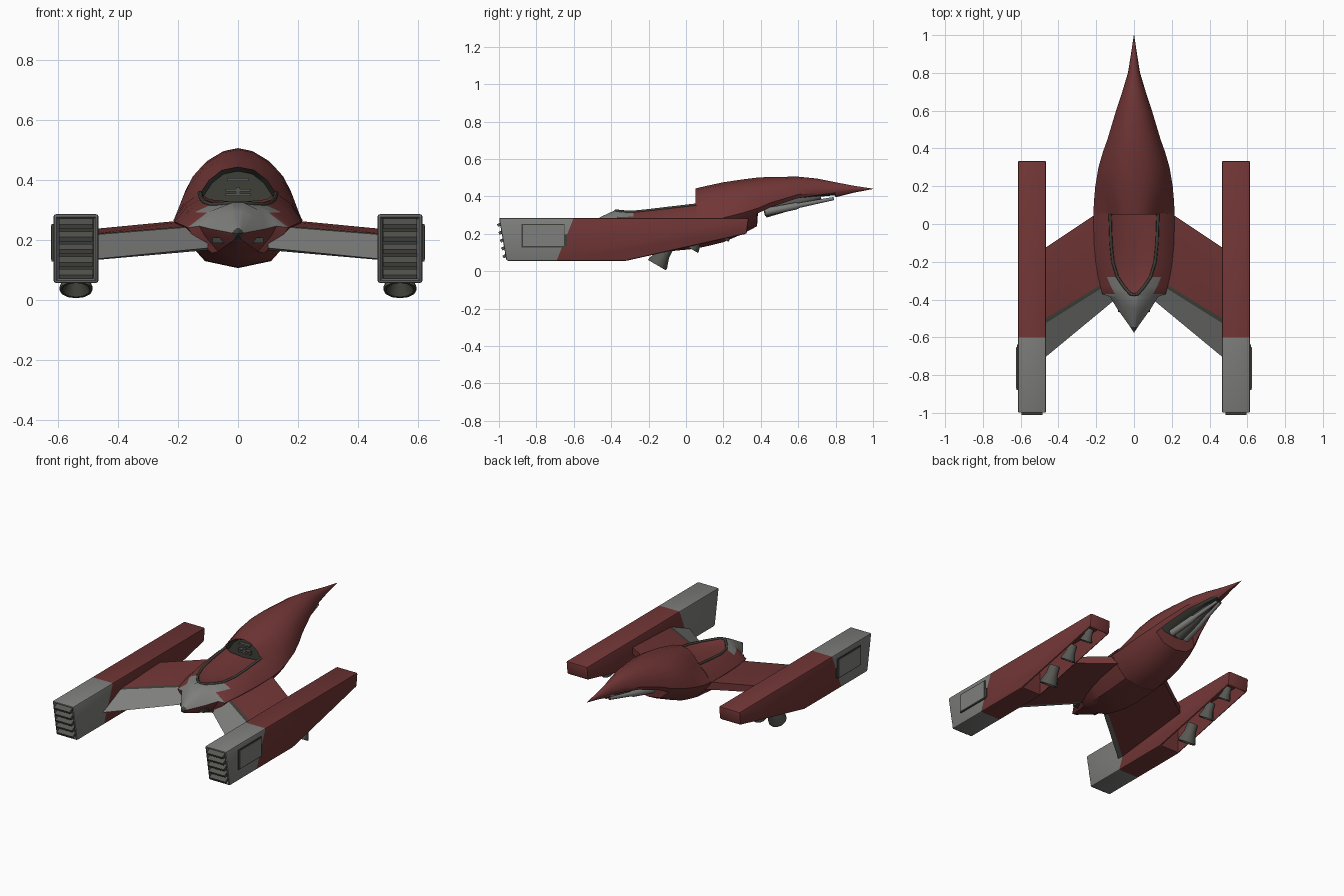
import bpy, bmesh, math
from mathutils import Vector

if "Cube" in bpy.data.objects:
    bpy.data.objects.remove(bpy.data.objects["Cube"])

def material(name, c):
    m = bpy.data.materials.new(name)
    m.diffuse_color = (*c, 1)
    m.use_nodes = True
    m.node_tree.nodes["Principled BSDF"].inputs["Base Color"].default_value = m.diffuse_color
    return m

MATS = [material("hull red", (.165, .036, .036)), material("panel grey", (.21, .21, .205)),
        material("dark olive", (.05, .051, .04)), material("metal grey", (.095, .095, .085))]
RED, GREY, DARK, METAL = range(4)

def finish(bm, name, angle=30):
    bmesh.ops.recalc_face_normals(bm, faces=bm.faces)
    me = bpy.data.meshes.new(name)
    bm.to_mesh(me)
    bm.free()
    for m in MATS:
        me.materials.append(m)
    me.shade_smooth()
    me.set_sharp_from_angle(angle=math.radians(angle))
    ob = bpy.data.objects.new(name, me)
    bpy.context.collection.objects.link(ob)
    return ob

def loft(rings, mat, caps=(0, 0)):
    """Skin closed rings; mat(i, j) gives the colour, j counted from both ends of the ring."""
    bm = bmesh.new()
    vs = [[bm.verts.new(p) for p in r] for r in rings]
    n = len(rings[0])
    strips = {}
    for i in range(len(vs) - 1):
        for j in range(n):
            k = (j + 1) % n
            f = bm.faces.new((vs[i][j], vs[i][k], vs[i + 1][k], vs[i + 1][j]))
            f.material_index = mat(i, min(j, n - 1 - j))
            strips[i, j] = f
    ends = [bm.faces.new(vs[0]), bm.faces.new(vs[-1])]
    for f, c in zip(ends, caps):
        f.material_index = c
    bmesh.ops.recalc_face_normals(bm, faces=bm.faces)
    return bm, strips, ends

def mirror_ring(y, half):
    pts = half + [(-x, z) for x, z in half[-2:0:-1]]
    return [(x, y, z) for x, z in pts]

def box(name, c, s, mat, rot=0):
    bm = bmesh.new()
    bmesh.ops.create_cube(bm, size=1)
    bmesh.ops.scale(bm, vec=s, verts=bm.verts)
    for f in bm.faces:
        f.material_index = mat
    ob = finish(bm, name)
    ob.location = c
    ob.rotation_euler.x = rot
    return ob

def tube(name, a, b, prof, mat, seg=12, capmat=DARK):
    """Turned part from a to b; prof = (fraction along, radius)."""
    a, b = Vector(a), Vector(b)
    q = (b - a).to_track_quat('Z', 'Y')
    rings = [[a + (b - a) * s + q @ Vector((r * math.cos(t), r * math.sin(t), 0))
              for t in [2 * math.pi * k / seg for k in range(seg)]] for s, r in prof]
    bm, _, _ = loft(rings, lambda i, j: DARK if i >= 3 else mat, (mat, capmat))
    return finish(bm, name, 40)

# Rear hull: hump and beak
SEC_A = [(0, 1), (.25, .94), (.45, .75), (.58, .51), (.8, .28), (1, 0), (.88, -.3), (.52, -.85), (0, -1)]
SEC_B = [(0, 1), (.35, .93), (.62, .77), (.8, .56), (.93, .3), (1, 0), (.88, -.3), (.52, -.85), (0, -1)]
rear = [(.05, .215, .265, .442, .12), (.12, .212, .27, .458, .135), (.2, .205, .285, .475, .155),
        (.3, .188, .31, .49, .198), (.38, .165, .335, .5, .24), (.45, .14, .365, .504, .285),
        (.6, .095, .41, .505, .345), (.7, .062, .42, .495, .37), (.8, .032, .428, .475, .395),
        (.9, .016, .437, .456, .42), (1, .001, .44, .441, .439)]
rings = []
for y, w, zm, zt, zb in rear:
    t = min(1, (y - .05) / .2)
    half = []
    for (ax, az), (bx, bz) in zip(SEC_A, SEC_B):
        nx, nz = ax + (bx - ax) * t, az + (bz - az) * t
        half.append((nx * w, zm + nz * ((zt - zm) if nz > 0 else (zm - zb))))
    rings.append(mirror_ring(y, half))
bm, strips, ends = loft(rings, lambda i, j: RED, (DARK, RED))
# recessed dark wall behind the hood
bmesh.ops.inset_individual(bm, faces=[ends[0]], thickness=.014)
bmesh.ops.translate(bm, vec=(0, .03, 0), verts=ends[0].verts)
# open bay under the beak
bay = [strips[i, j] for i in range(4, 8) for j in (6, 7, 8, 9)]
bmesh.ops.inset_region(bm, faces=bay, thickness=.006)
for v in {v for f in bay for v in f.verts}:
    v.co.z += .07 * max(.15, (.87 - v.co.y) / .45)
for f in bay:
    f.material_index = DARK
finish(bm, "rear_hull", 35)

# Front hull: sunken deck, shoulders and pointed nose
# y, rim x, deck z, rim z, half width, mid z, bottom z
front = [(.055, .127, .325, .355, .215, .263, .12), (-.1, .122, .312, .337, .212, .26, .105),
         (-.2, .112, .308, .325, .203, .256, .107), (-.28, .088, .307, .317, .19, .25, .118),
         (-.33, .055, .311, .318, .178, .245, .13), (-.37, .02, .32, .322, .168, .24, .14),
         (-.385, .02, .323, .323, .128, .245, .145), (-.45, .015, .293, .293, .088, .235, .165),
         (-.545, .004, .238, .238, .02, .222, .197), (-.575, .0005, .221, .221, .001, .22, .218)]
rings = []
for y, rx, zf, zr, w, zm, zb in front:
    sx = rx + (w - rx) * .55
    half = [(0, zf), (rx * .75, zf + (zr - zf) * .3), (rx, zr), (sx, zm + (zr - zm) * .62), (w, zm),
            (w * .88, zm - (zm - zb) * .3), (w * .52, zm - (zm - zb) * .85), (0, zb)]
    rings.append(mirror_ring(y, half))

def front_colour(i, j):
    if i == 8:
        return DARK
    if j > 3:
        return RED
    return GREY if i >= 5 or (j == 2 and i >= 3) else RED
bm, _, _ = loft(rings, front_colour, (RED, DARK))
finish(bm, "front_hull", 35)

# Dark seal along the deck rim
cu = bpy.data.curves.new("deck_seal", 'CURVE')
cu.dimensions = '3D'
cu.bevel_depth = .008
cu.bevel_resolution = 1
side = [(r[1], r[0], r[3]) for r in front[:6]]
path = side + [(0, -.375, .322)] + [(-x, y, z) for x, y, z in side[::-1]]
sp = cu.splines.new('POLY')
sp.points.add(len(path) - 1)
for p, c in zip(sp.points, path):
    p.co = (*c, 1)
cu.materials.append(MATS[DARK])
bpy.context.collection.objects.link(bpy.data.objects.new("deck_seal", cu))

# Vents on the recessed wall
box("wall_vent_top", (0, .07, .4), (.075, .02, .01), METAL)
box("wall_vent_post", (0, .07, .36), (.012, .02, .03), METAL)

# Beak machinery
tube("bay_core", (0, .42, .325), (0, .72, .4), [(0, .04), (.5, .034), (1, .015)], METAL)

for s, tag in ((1, "right"), (-1, "left")):
    box("wall_vent_" + tag, (s * .025, .07, .365), (.035, .02, .008), METAL)
    box("wall_vent_low_" + tag, (s * .025, .07, .35), (.035, .02, .008), METAL)
    box("chin_port_" + tag, (s * .06, -.44, .198), (.05, .05, .018), DARK)
    tube("bay_pipe_" + tag, (s * .055, .42, .315), (s * .012, .79, .388),
         [(0, .022), (.45, .02), (.5, .014), (1, .009)], GREY, 10)

    # Wing: rows rear edge, red/dark line, dark/grey line, front edge, then underside
    def section(x, yz):
        return [(s * x, y, z) for y, z in yz]
    root = [(.12, .272), (-.275, .25), (-.295, .245), (-.40, .172), (-.36, .165), (.12, .22)]
    tip = [(-.13, .236), (-.505, .22), (-.53, .215), (-.71, .135), (-.67, .132), (-.13, .195)]
    bm = bmesh.new()
    a = [bm.verts.new(p) for p in section(.1, root)]
    b = [bm.verts.new(p) for p in section(.475, tip)]
    for j, m in enumerate((RED, DARK, GREY, GREY, RED, RED)):
        k = (j + 1) % 6
        bm.faces.new((a[j], a[k], b[k], b[j])).material_index = m
    bm.faces.new(a)
    bm.faces.new(b)
    finish(bm, "wing_" + tag, 15)

    # Pod: bevelled prism with a louvre bay and an open channel below
    prof = [(-1, .285), (-.96, .055), (-.32, .055), (.325, .2), (.335, .285)]
    bm = bmesh.new()
    a = [bm.verts.new((s * .465, y, z)) for y, z in prof]
    b = [bm.verts.new((s * .615, y, z)) for y, z in prof]
    bm.faces.new(a)
    bm.faces.new(b)
    for j in range(5):
        bm.faces.new((a[j], a[j - 1], b[j - 1], b[j]))
    bmesh.ops.recalc_face_normals(bm, faces=bm.faces)
    bmesh.ops.bevel(bm, geom=bm.edges[:], offset=.009, segments=2, affect='EDGES', profile=.5)
    bm.normal_update()
    big = sorted(bm.faces, key=lambda f: -f.calc_area())[:7]
    mouth = min(big, key=lambda f: f.normal.y)
    chan = [f for f in big if f.normal.z < -.5 and f.normal.y > .1][0]
    bmesh.ops.inset_individual(bm, faces=[mouth], thickness=.012)
    bmesh.ops.translate(bm, vec=(0, .05, 0), verts=mouth.verts)
    bmesh.ops.inset_individual(bm, faces=[chan], thickness=.008)
    for v in chan.verts:
        v.co.z = .262
    bmesh.ops.bisect_plane(bm, geom=bm.verts[:] + bm.edges[:] + bm.faces[:],
                           plane_co=(0, -.6, .285), plane_no=(0, .225, -.09))
    for f in bm.faces:
        c = f.calc_center_median()
        if .225 * (c.y + .6) - .09 * (c.z - .285) < 0:
            f.material_index = GREY
    mouth.material_index = DARK
    finish(bm, "pod_" + tag, 35)

    # Louvre slats in the pod mouth
    for k in range(5):
        z = .085 + k * .042
        box(f"louvre_{k}_{tag}", (s * .54, -.955 - (z - .055) * .174, z), (.112, .04, .016), METAL, .5)

    # Side hatch: dark outline plate with a grey plate on it
    box("hatch_outline_" + tag, (s * .617, -.765, .19), (.008, .23, .125), DARK)
    box("hatch_" + tag, (s * .6195, -.762, .19), (.009, .218, .113), GREY)
    box("hatch_latch_" + tag, (s * .616, -.655, .165), (.006, .035, .06), DARK)

    # Three thrusters under the pod, biggest first
    for k, (y, z, r, l) in enumerate(((-.155, .032, .055, .12), (.025, .12, .045, .1), (.195, .176, .038, .08))):
        e = Vector((s * .54, y, z))
        tube(f"thruster_{k}_{tag}", e + Vector((0, .5, .866)) * l, e,
             [(0, r * .6), (.45, r * .66), (.9, r), (1, r), (1, r * .85), (.6, r * .5)], METAL)
